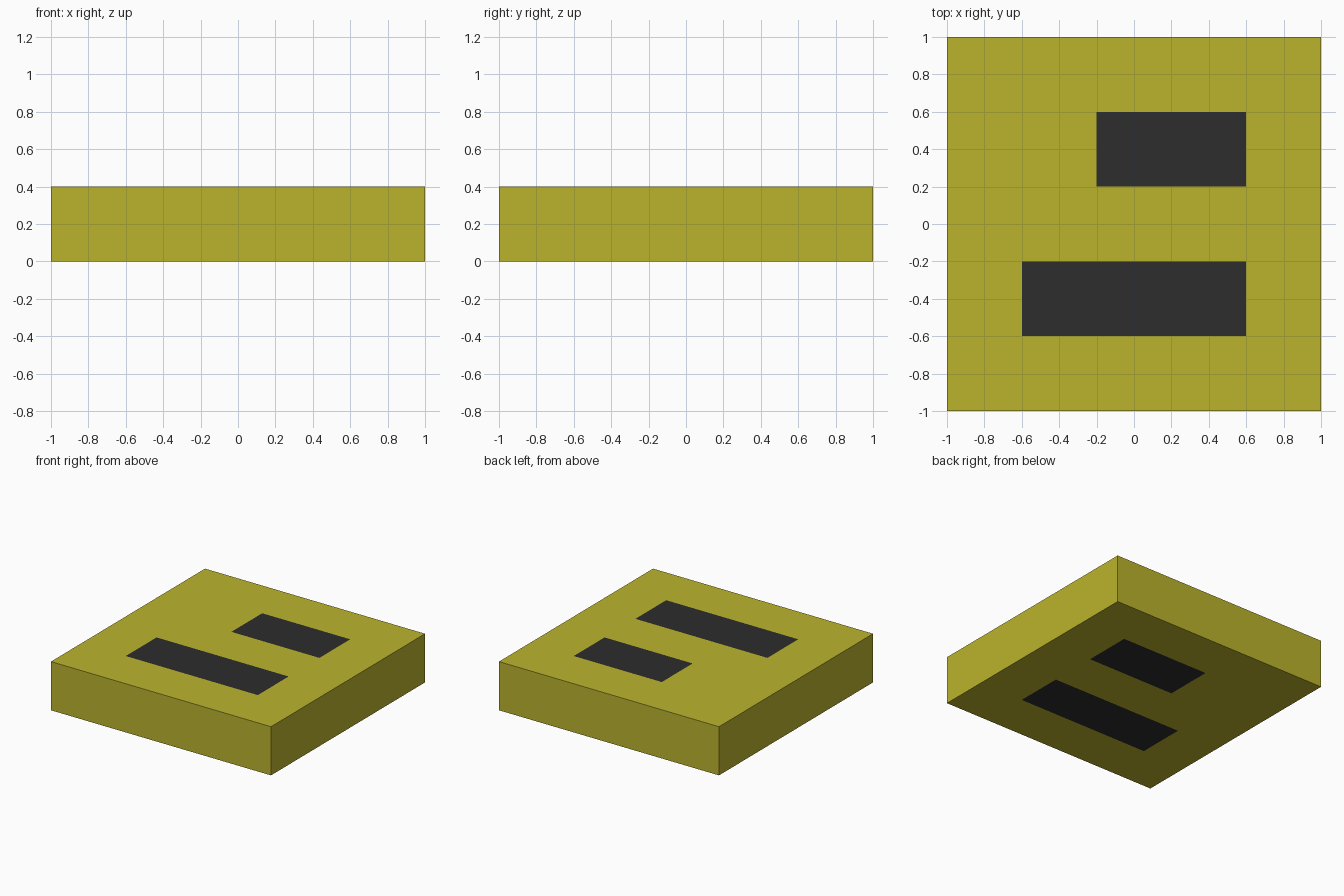
import bpy, bmesh
from mathutils import Vector

if "Cube" in bpy.data.objects:
    bpy.data.objects.remove(bpy.data.objects["Cube"])

def material(name, rgb):
    m = bpy.data.materials.new(name)
    m.diffuse_color = (*rgb, 1)
    m.use_nodes = True
    m.node_tree.nodes["Principled BSDF"].inputs["Base Color"].default_value = m.diffuse_color
    return m

# Painted rectangles (x0, x1, y0, y1), shown on both top and underside
MARKS = [(-0.2, 0.6, 0.2, 0.6), (-0.6, 0.6, -0.6, -0.2)]

# Square slab standing on the ground
bm = bmesh.new()
bmesh.ops.create_cube(bm, size=2)
for v in bm.verts:
    v.co.z = 0.2 + 0.2 * v.co.z

# Cut the slab faces along the rectangle borders
cuts = {(0, x) for m in MARKS for x in m[:2]} | {(1, y) for m in MARKS for y in m[2:]}
for axis, pos in sorted(cuts):
    p, n = Vector(), Vector()
    p[axis], n[axis] = pos, 1
    bmesh.ops.bisect_plane(bm, geom=bm.verts[:] + bm.edges[:] + bm.faces[:],
                           plane_co=p, plane_no=n)

# Dark colour on flat faces inside a rectangle
for f in bm.faces:
    c = f.calc_center_median()
    inside = any(a < c.x < b and d < c.y < e for a, b, d, e in MARKS)
    f.material_index = int(inside and abs(f.normal.z) > 0.5)

mesh = bpy.data.meshes.new("slab")
bm.to_mesh(mesh)
bm.free()
mesh.materials.append(material("mustard yellow", (0.497, 0.456, 0.026)))
mesh.materials.append(material("charcoal", (0.026, 0.026, 0.026)))
bpy.context.collection.objects.link(bpy.data.objects.new("slab", mesh))
